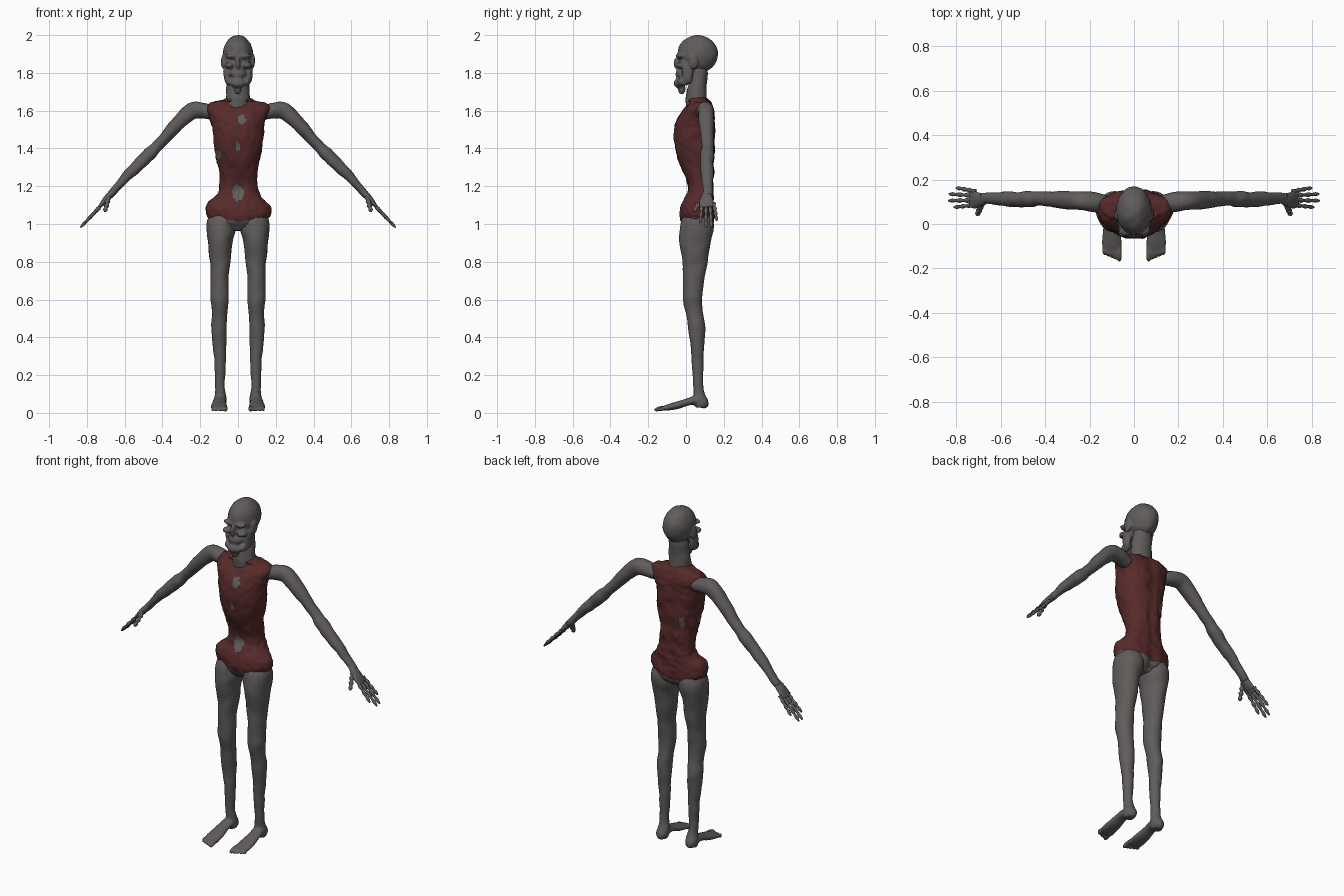
import bpy, bmesh, math
from mathutils import Vector, Matrix, noise

cube = bpy.data.objects.get("Cube")
if cube:
    bpy.data.objects.remove(cube, do_unlink=True)


def material(name, rgb):
    m = bpy.data.materials.new(name)
    m.use_nodes = True
    m.diffuse_color = (*rgb, 1)
    m.node_tree.nodes["Principled BSDF"].inputs["Base Color"].default_value = (*rgb, 1)
    return m


skin = material("grey skin", (0.115, 0.107, 0.103))
cloth = material("dark red cloth", (0.095, 0.023, 0.023))


def spline(points, steps):
    """Smooth path through points holding position and two radii."""
    out = []
    for i in range(len(points) - 1):
        p0, p1 = points[max(i - 1, 0)], points[i]
        p2, p3 = points[i + 1], points[min(i + 2, len(points) - 1)]
        for s in range(steps):
            t = s / steps
            out.append([b + t * (c - a) / 2 + t * t * (a - 2.5 * b + 2 * c - d / 2)
                        + t ** 3 * (1.5 * (b - c) + (d - a) / 2)
                        for a, b, c, d in zip(p0, p1, p2, p3)])
    return out + [list(points[-1])]


def tube(bm, points, ref=None, sides=20, steps=5, power=1.0):
    """Elliptical loft; level rings unless a reference axis is given."""
    path = spline(points, steps)
    rings = []
    for i, (x, y, z, a, b) in enumerate(path):
        u, v = Vector((1, 0, 0)), Vector((0, 1, 0))
        if ref:
            t = Vector(path[min(i + 1, len(path) - 1)][:3]) - Vector(path[max(i - 1, 0)][:3])
            t.normalize()
            u = Vector(ref)
            u = (u - t * u.dot(t)).normalized()
            v = t.cross(u)
        ring = []
        for k in range(sides):
            c, s = math.cos(math.tau * k / sides), math.sin(math.tau * k / sides)
            c, s = math.copysign(abs(c) ** power, c), math.copysign(abs(s) ** power, s)
            ring.append(bm.verts.new(Vector((x, y, z)) + u * a * c + v * b * s))
        rings.append(ring)
    for r, q in zip(rings, rings[1:]):
        for k in range(sides):
            bm.faces.new((r[k], r[k - 1], q[k - 1], q[k]))
    bm.faces.new(rings[0])
    bm.faces.new(rings[-1][::-1])


def ball(bm, centre, radii):
    bmesh.ops.create_uvsphere(bm, u_segments=24, v_segments=16, radius=1,
                              matrix=Matrix.Translation(centre) @ Matrix.Diagonal((*radii, 1)))


def roughen(bm, amount, scale):
    bm.normal_update()
    for v in bm.verts:
        v.co += v.normal * noise.noise(v.co * scale) * amount


def finish(name, bm, mats, voxel=0, mirror=False):
    bmesh.ops.recalc_face_normals(bm, faces=bm.faces)
    me = bpy.data.meshes.new(name)
    bm.to_mesh(me)
    bm.free()
    ob = bpy.data.objects.new(name, me)
    bpy.context.collection.objects.link(ob)
    for m in mats:
        me.materials.append(m)
    me.shade_smooth()
    if voxel:
        r = ob.modifiers.new("fuse", "REMESH")
        r.mode, r.voxel_size, r.use_smooth_shade = "VOXEL", voxel, True
        s = ob.modifiers.new("soften", "SMOOTH")
        s.factor, s.iterations = 0.5, 2
    if mirror:
        ob.modifiers.new("mirror", "MIRROR").use_clip = False
    return ob


# Torso: worn garment with torn holes showing the skin
bm = bmesh.new()
tube(bm, [(0, .06, .965, .04, .05), (0, .06, 1.0, .12, .08), (0, .06, 1.045, .168, .092),
          (0, .06, 1.1, .165, .085), (0, .075, 1.15, .118, .075), (0, .08, 1.2, .1, .07),
          (0, .062, 1.3, .105, .09), (0, .047, 1.4, .124, .107), (0, .047, 1.5, .135, .11),
          (0, .055, 1.56, .15, .1), (0, .065, 1.61, .168, .08), (0, .075, 1.64, .148, .06),
          (0, .065, 1.655, .085, .062), (0, .06, 1.67, .06, .05)],
     sides=96, steps=8, power=.9)
# Spine furrow down the back and a soft hollow between the ribs in front
for v in bm.verts:
    groove = math.exp(-(v.co.x / .025) ** 2)
    v.co.y -= .008 * groove if v.co.y > .08 else -.004 * groove
roughen(bm, .009, 14)
roughen(bm, .004, 40)
# Each hole: x, z, width, height, side (-1 front, 1 back)
holes = [(.02, 1.555, .022, .025, -1), (0, 1.165, .028, .045, -1),
         (0, 1.41, .01, .028, -1), (-.105, 1.37, .014, .025, -1), (-.07, 1.36, .012, .03, 1)]
for f in bm.faces:
    c = f.calc_center_median()
    wobble = noise.noise(c * 45)
    torn = any(((c.x - x) / w) ** 2 + ((c.z - z) / h) ** 2 < 1 + .5 * wobble
               and (c.y - .06) * side > 0 for x, z, w, h, side in holes)
    hem = 1.012 + .15 * abs(c.x) + .006 * wobble
    f.material_index = 0 if torn or c.z < hem else 1
finish("torso", bm, [skin, cloth])

# Neck
bm = bmesh.new()
tube(bm, [(0, .06, 1.61, .07, .06), (0, .055, 1.67, .065, .056), (0, .06, 1.73, .06, .05),
          (0, .07, 1.8, .055, .045), (0, .07, 1.86, .05, .045)])
roughen(bm, .005, 25)
finish("neck", bm, [skin])

# Head: skull, hollow face and bony jaw fused together
bm = bmesh.new()
ball(bm, (0, .062, 1.9), (.08, .108, .1))
ball(bm, (0, .015, 1.85), (.066, .055, .07))
ball(bm, (0, -.045, 1.85), (.013, .022, .035))
ball(bm, (0, -.022, 1.795), (.042, .034, .03))
ball(bm, (0, -.035, 1.745), (.046, .03, .026))
ball(bm, (0, -.022, 1.715), (.02, .02, .03))
for s in (-1, 1):
    ball(bm, (s * .034, -.03, 1.89), (.036, .022, .014))
    ball(bm, (s * .047, -.028, 1.84), (.026, .03, .016))
    ball(bm, (s * .059, .01, 1.8), (.018, .03, .06))
    ball(bm, (s * .048, -.01, 1.755), (.018, .04, .022))
    ball(bm, (s * .078, .04, 1.86), (.012, .025, .04))
roughen(bm, .004, 30)
finish("head", bm, [skin], voxel=.006)

# Legs with feet and toes
bm = bmesh.new()
tube(bm, [(.08, .06, 1.07, .06, .06), (.086, .06, 1.02, .078, .084), (.09, .056, .96, .078, .09),
          (.095, .047, .9, .066, .083), (.095, .047, .8, .055, .067), (.097, .04, .7, .047, .057),
          (.097, .035, .6, .049, .051), (.096, .045, .53, .041, .045),
          (.1, .056, .45, .041, .047), (.097, .06, .35, .036, .036),
          (.095, .062, .25, .03, .031), (.095, .066, .14, .025, .026),
          (.095, .075, .07, .034, .034), (.095, .078, .03, .026, .028)])
roughen(bm, .004, 16)
tube(bm, [(.095, .118, .055, .012, .015), (.095, .1, .055, .03, .032), (.097, .05, .065, .034, .026),
          (.1, .01, .058, .035, .019), (.1, -.04, .042, .041, .02),
          (.1, -.09, .03, .045, .017), (.1, -.125, .022, .038, .011)], ref=(1, 0, 0))
for i in range(5):
    x, tip = .066 + .017 * i, -.168 + .007 * i
    r = .012 if i == 0 else .009
    tube(bm, [(x, -.1, .026, r, r), (x, -.13, .026, r * .9, r), (x, tip + .014, .018, r, r),
              (x, tip, .013, r * .5, r * .5)], ref=(1, 0, 0), sides=10, steps=3)
finish("legs", bm, [skin], voxel=.006, mirror=True)

# Arms
bm = bmesh.new()
tube(bm, [(.13, .09, 1.585, .04, .035), (.19, .1, 1.6, .045, .042), (.245, .105, 1.597, .042, .045),
          (.31, .108, 1.54, .04, .038), (.38, .113, 1.465, .033, .031),
          (.43, .115, 1.41, .03, .029), (.47, .112, 1.37, .037, .035), (.52, .11, 1.32, .034, .033),
          (.58, .112, 1.26, .033, .028), (.64, .115, 1.195, .025, .021),
          (.68, .115, 1.15, .024, .018)], ref=(0, 1, 0))
roughen(bm, .004, 20)
finish("arms", bm, [skin], mirror=True)

# Hands: palm, thumb and knuckled fingers
bm = bmesh.new()
tube(bm, [(.655, .114, 1.178, .02, .016), (.69, .11, 1.14, .03, .018), (.715, .108, 1.112, .038, .013),
          (.735, .112, 1.09, .036, .007)], ref=(0, 1, 0), sides=24)


def digit(start, end, r):
    a, b = Vector(start), Vector(end)
    beads = (1.1, .65, 1.1, .6, 1.05, .6, .9, .3)
    tube(bm, [(*a.lerp(b, i / 7), r * k, r * k) for i, k in enumerate(beads)],
         ref=(0, 1, 0), sides=10, steps=2)


for y, x in ((.075, .81), (.105, .835), (.135, .833), (.163, .8)):
    digit((.715, .11 + (y - .11) * .7, 1.108), (x, y, 1.09 - (x - .73) * 1.04), .0105)
digit((.685, .09, 1.14), (.705, .04, 1.065), .014)
finish("hands", bm, [skin], mirror=True)
